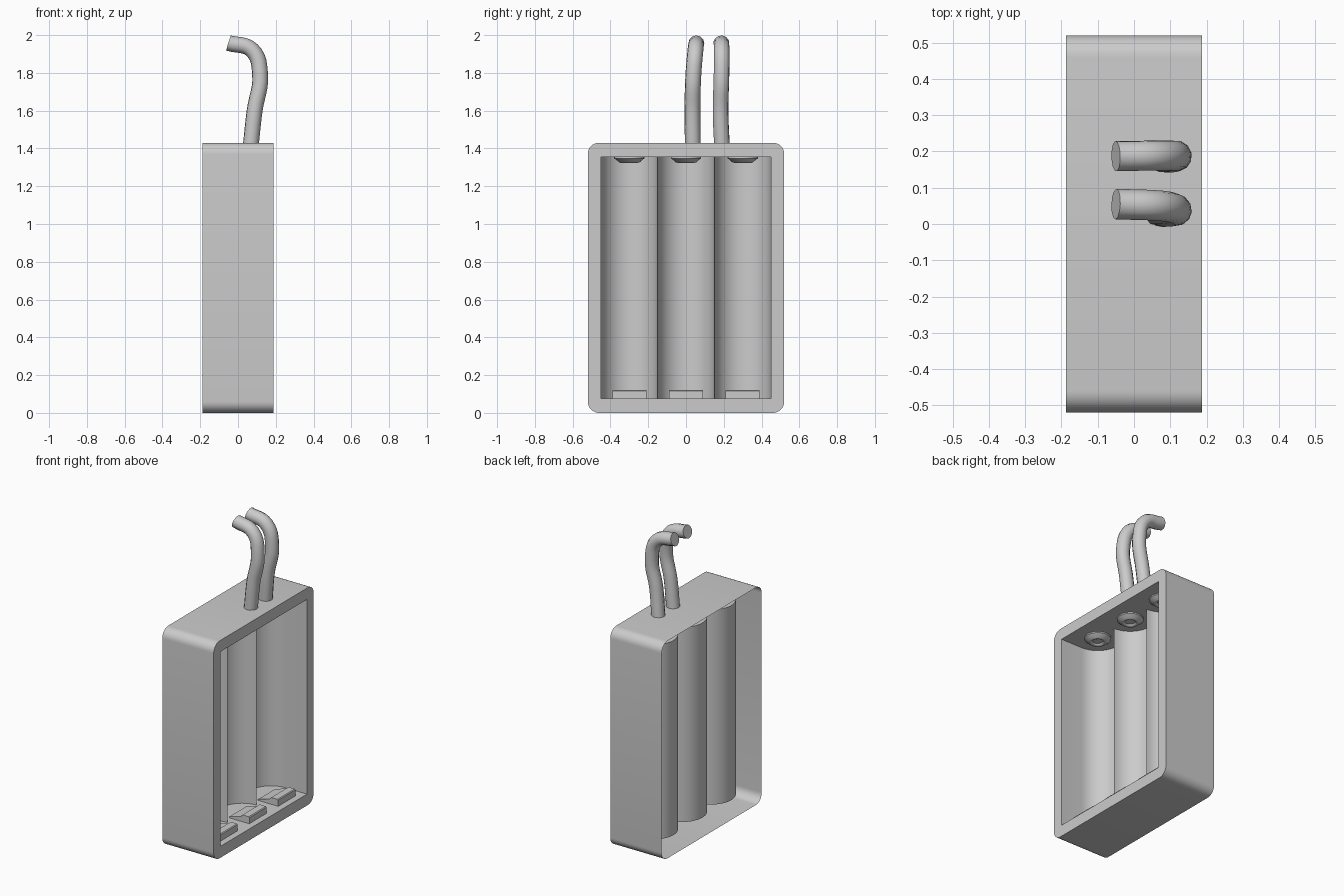
import bpy, bmesh
from math import pi, sin, cos

if "Cube" in bpy.data.objects:
    bpy.data.objects.remove(bpy.data.objects["Cube"])

XF, XB = 0.187, -0.187      # open front of the tray, open back edge
HY, H = 0.52, 1.43          # half width, height of case
IY, Z0, Z1 = 0.45, 0.075, 1.355   # inner opening
CX, R = 0.03, 0.15          # trough axis and radius
BAYS = (-0.3, 0.0, 0.3)


def finish(name, bm, angle=35):
    bmesh.ops.remove_doubles(bm, verts=bm.verts, dist=1e-5)
    bmesh.ops.recalc_face_normals(bm, faces=bm.faces)
    me = bpy.data.meshes.new(name)
    bm.to_mesh(me)
    bm.free()
    ob = bpy.data.objects.new(name, me)
    bpy.context.collection.objects.link(ob)
    bpy.ops.object.select_all(action='DESELECT')
    ob.select_set(True)
    bpy.context.view_layer.objects.active = ob
    bpy.ops.object.shade_smooth_by_angle(angle=angle * pi / 180)
    return ob


def bridge(bm, a, b, closed=True):
    n = len(a)
    for i in range(n if closed else n - 1):
        j = (i + 1) % n
        bm.faces.new((a[i], a[j], b[j], b[i]))


# Case: thin outer wall, open at the back, with a flat front rim
bm = bmesh.new()
r, outline = 0.06, []
for cy, cz, a0 in ((HY - r, H - r, 0), (r - HY, H - r, 1), (r - HY, r, 2), (HY - r, r, 3)):
    for k in range(9):
        a = (a0 + k / 8) * pi / 2
        outline.append((cy + r * cos(a), cz + r * sin(a)))
back = [bm.verts.new((XB, y, z)) for y, z in outline]
front = [bm.verts.new((XF, y, z)) for y, z in outline]
bridge(bm, back, front)
inner = [bm.verts.new((XF, y, z)) for y, z in ((IY, Z1), (-IY, Z1), (-IY, Z0), (IY, Z0))]
for c in range(4):
    arc = front[c * 9:c * 9 + 9]
    nxt = (c + 1) % 4
    for k in range(8):
        bm.faces.new((inner[c], arc[k], arc[k + 1]))
    bm.faces.new((inner[c], arc[8], front[nxt * 9], inner[nxt]))

# Battery troughs: scalloped plan extruded upward, closed at both ends
plan = [(XF, -IY)]
for y in BAYS:
    for k in range(21):
        if k == 0 and y > BAYS[0]:
            continue
        a = pi * k / 20
        plan.append((CX - R * sin(a), y - R * cos(a)))
plan.append((XF, IY))
low = [bm.verts.new((x, y, Z0)) for x, y in plan]
high = [bm.verts.new((x, y, Z1)) for x, y in plan]
bridge(bm, low, high, closed=False)
bm.faces.new(low)
bm.faces.new(high)
finish("battery_case", bm)

# Button contacts at the top and bent leaf contacts at the bottom
button = ((0.08, Z1), (0.08, Z1 - 0.008), (0.072, Z1 - 0.013), (0.055, Z1 - 0.028),
          (0.045, Z1 - 0.031), (0.036, Z1 - 0.028), (0.03, Z1 - 0.02))
leaf = ((0.0, Z0), (0.0, 0.083), (0.085, 0.106), (0.095, 0.12), (0.14, 0.12), (0.145, 0.115), (0.145, Z0))
for i, y in enumerate(BAYS):
    bm = bmesh.new()
    rings = [[bm.verts.new((CX + q * cos(2 * pi * k / 24), y + q * sin(2 * pi * k / 24), z))
              for k in range(24)] for q, z in button]
    for a, b in zip(rings, rings[1:]):
        bridge(bm, a, b)
    bm.faces.new(rings[-1])
    finish(f"button_contact_{i + 1}", bm, 40)

    bm = bmesh.new()
    sides = [[bm.verts.new((x, y + s, z)) for x, z in leaf] for s in (-0.09, 0.09)]
    bridge(bm, *sides)
    for s in sides:
        bm.faces.new(s)
    finish(f"leaf_contact_{i + 1}", bm, 20)

# Two wires rising from the top and curling toward the back
wires = (((0.068, 0.036, 1.42), (0.088, 0.034, 1.6), (0.117, 0.039, 1.79),
          (0.075, 0.050, 1.92), (-0.05, 0.055, 1.958)),
         ((0.068, 0.190, 1.42), (0.088, 0.183, 1.6), (0.117, 0.188, 1.79),
          (0.075, 0.189, 1.92), (-0.05, 0.187, 1.958)))
for i, pts in enumerate(wires):
    cu = bpy.data.curves.new(f"wire_{i + 1}", 'CURVE')
    cu.dimensions = '3D'
    cu.bevel_depth = 0.042
    cu.bevel_resolution = 4
    cu.resolution_u = 6
    cu.use_fill_caps = True
    sp = cu.splines.new('BEZIER')
    sp.bezier_points.add(len(pts) - 1)
    for bp, p in zip(sp.bezier_points, pts):
        bp.co = p
        bp.handle_left_type = bp.handle_right_type = 'AUTO'
    sp.use_smooth = True
    bpy.context.collection.objects.link(bpy.data.objects.new(f"wire_{i + 1}", cu))
